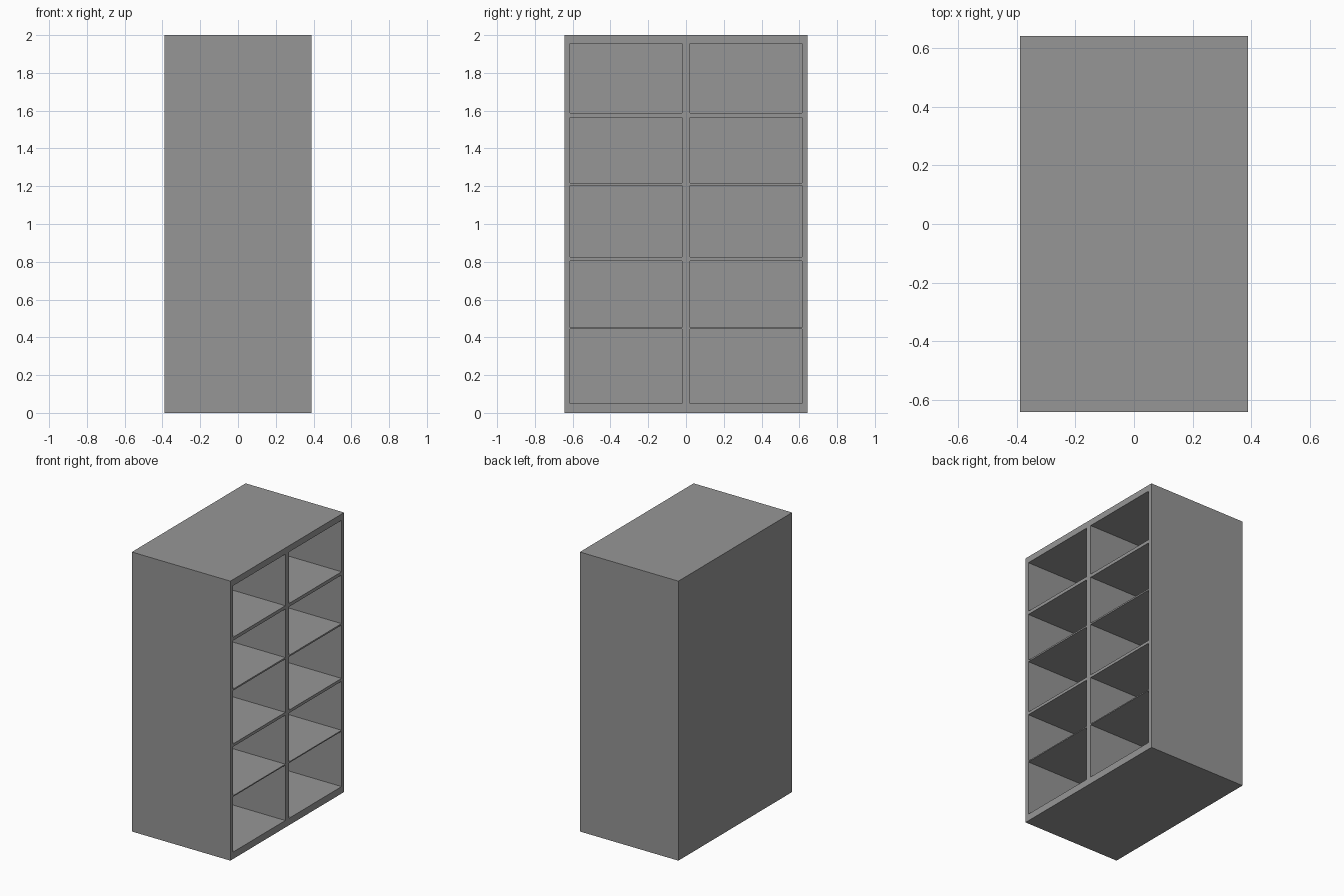
import bpy
from mathutils import Vector

default = bpy.data.objects.get("Cube")
if default:
    bpy.data.objects.remove(default, do_unlink=True)

WIDTH, DEPTH, HEIGHT = 0.78, 1.286, 2.0   # x, y, z
BACK = 0.03                               # back panel thickness
COLUMN = (0.022, 0.614)                   # opening edges either side of the divider
ROWS = [(0.05, 0.445), (0.453, 0.803), (0.824, 1.205), (1.216, 1.563), (1.587, 1.955)]

grey = bpy.data.materials.new("plain grey")
grey.use_nodes = True
colour = (0.305, 0.305, 0.305, 1)
grey.diffuse_color = colour
grey.node_tree.nodes["Principled BSDF"].inputs["Base Color"].default_value = colour


def box(name, low, high):
    """Box object spanning two opposite corners."""
    low, high = Vector(low), Vector(high)
    bpy.ops.mesh.primitive_cube_add(size=1, location=(low + high) / 2)
    obj = bpy.context.object
    obj.name = name
    obj.scale = high - low
    bpy.ops.object.transform_apply(location=True, rotation=False, scale=True)
    return obj


# Cabinet body, open towards +x
cabinet = box("cabinet_body", (-WIDTH / 2, -DEPTH / 2, 0), (WIDTH / 2, DEPTH / 2, HEIGHT))
cabinet.data.materials.append(grey)

# Two columns of compartments, cut out between the shelves
cutters = []
for y0, y1 in (COLUMN, (-COLUMN[1], -COLUMN[0])):
    for z0, z1 in ROWS:
        cutter = box("compartment_cutter", (BACK - WIDTH / 2, y0, z0), (WIDTH / 2 + 0.1, y1, z1))
        cutter.hide_render = True
        cutters.append(cutter)
        cut = cabinet.modifiers.new("compartment", 'BOOLEAN')
        cut.operation = 'DIFFERENCE'
        cut.solver = 'EXACT'
        cut.object = cutter

# Bake the cuts and discard the cutters
bpy.context.view_layer.update()
graph = bpy.context.evaluated_depsgraph_get()
mesh = bpy.data.meshes.new_from_object(cabinet.evaluated_get(graph))
cabinet.modifiers.clear()
cabinet.data = mesh
mesh.materials.clear()
mesh.materials.append(grey)
for face in mesh.polygons:
    face.material_index = 0
    face.use_smooth = False
for cutter in cutters:
    bpy.data.objects.remove(cutter, do_unlink=True)
